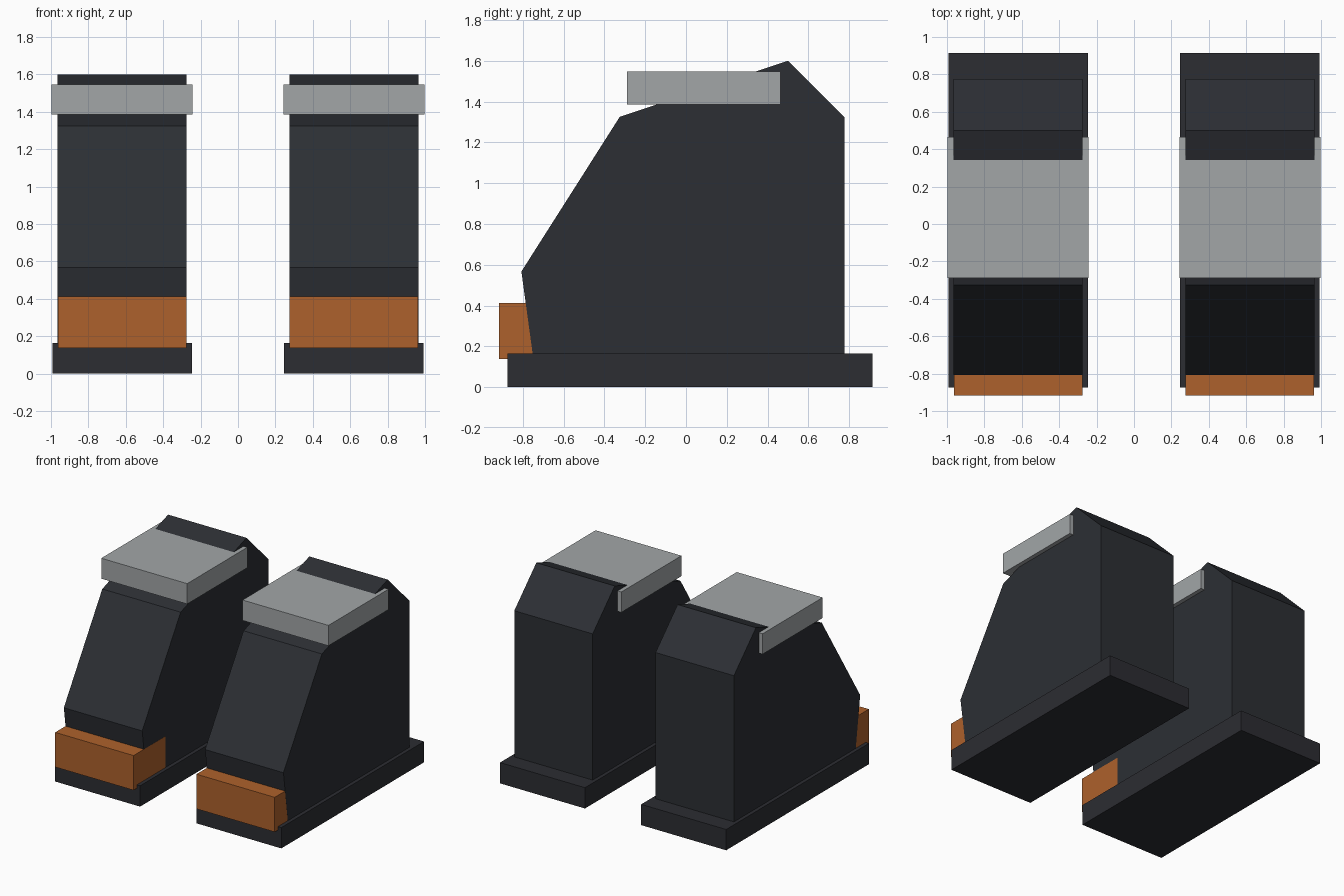
import bpy, bmesh

if "Cube" in bpy.data.objects:
    bpy.data.objects.remove(bpy.data.objects["Cube"])


def material(name, rgb):
    m = bpy.data.materials.new(name)
    m.diffuse_color = (*rgb, 1)
    m.use_nodes = True
    m.node_tree.nodes["Principled BSDF"].inputs["Base Color"].default_value = m.diffuse_color
    return m


DARK = material("dark_leather", (0.025, 0.028, 0.034))
SOLE = material("dark_sole", (0.025, 0.026, 0.032))
ORANGE = material("orange_toe", (0.42, 0.12, 0.025))
GREY = material("grey_cuff", (0.36, 0.38, 0.39))


def prism(name, profile, x0, x1, mat):
    """Extrude a closed (y, z) profile from x0 to x1."""
    bm = bmesh.new()
    face = bm.faces.new([bm.verts.new((x0, y, z)) for y, z in profile])
    new = bmesh.ops.extrude_face_region(bm, geom=[face])["geom"]
    moved = [v for v in new if isinstance(v, bmesh.types.BMVert)]
    bmesh.ops.translate(bm, vec=(x1 - x0, 0, 0), verts=moved)
    bmesh.ops.recalc_face_normals(bm, faces=bm.faces)
    mesh = bpy.data.meshes.new(name)
    bm.to_mesh(mesh)
    bm.free()
    mesh.materials.append(mat)
    obj = bpy.data.objects.new(name, mesh)
    bpy.context.collection.objects.link(obj)
    return obj


def box(y0, y1, z0, z1):
    return [(y0, z0), (y1, z0), (y1, z1), (y0, z1)]


BODY = [(-0.752, 0.165), (0.776, 0.165), (0.776, 1.325),
        (0.5, 1.6), (-0.325, 1.325), (-0.807, 0.567)]

for side, cx in (("left", -0.62), ("right", 0.62)):
    # Sole slab
    prism(f"{side}_sole", box(-0.875, 0.914, 0, 0.165), cx - 0.373, cx + 0.373, SOLE)
    # Angular boot body
    prism(f"{side}_boot_body", BODY, cx - 0.344, cx + 0.344, DARK)
    # Cuff plate around the upper body
    prism(f"{side}_cuff", box(-0.29, 0.464, 1.385, 1.547), cx - 0.377, cx + 0.377, GREY)
    # Toe cap sunk into the body, just showing on the left boot's inner face
    inner = 0.3445 if side == "left" else 0.3435
    prism(f"{side}_toe_cap", box(-0.916, -0.516, 0.138, 0.413), cx - 0.3435, cx + inner, ORANGE)
